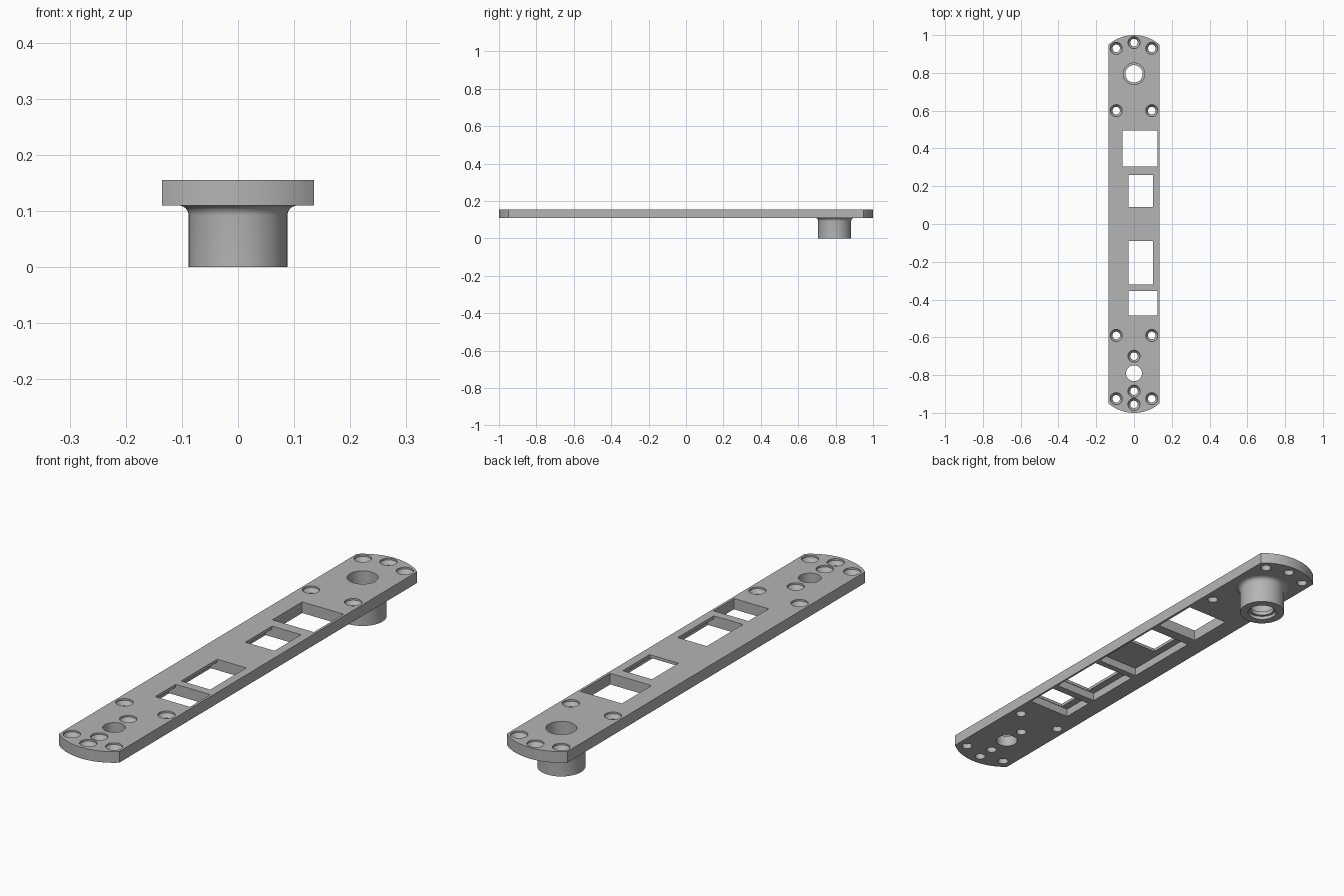
import bpy
import bmesh
from math import asin, cos, sin, tau, pi
from mathutils import Matrix

old = bpy.data.objects.get("Cube")
if old:
    bpy.data.objects.remove(old)

TOP, BOTTOM = 0.155, 0.11
HALF_WIDTH, PIVOT = 0.135, 0.793

grey = bpy.data.materials.new("machined_grey")
grey.use_nodes = True
colour = (0.46, 0.46, 0.46, 1)
grey.diffuse_color = colour
grey.node_tree.nodes["Principled BSDF"].inputs["Base Color"].default_value = colour


def finish(bm, name):
    bmesh.ops.remove_doubles(bm, verts=bm.verts, dist=1e-5)
    bmesh.ops.recalc_face_normals(bm, faces=bm.faces)
    mesh = bpy.data.meshes.new(name)
    bm.to_mesh(mesh)
    bm.free()
    mesh.materials.append(grey)
    obj = bpy.data.objects.new(name, mesh)
    bpy.context.collection.objects.link(obj)
    return obj


def lathe(name, profile, x, y, steps=40):
    """Spin a closed (radius, z) outline about a vertical axis."""
    bm = bmesh.new()
    verts = [bm.verts.new((x + r, y, z)) for r, z in profile]
    edges = [bm.edges.new((a, b)) for a, b in zip(verts, verts[1:] + verts[:1])
             if abs(a.co.x - x) + abs(b.co.x - x) > 1e-6]
    bmesh.ops.spin(bm, geom=verts + edges, cent=(x, y, 0), axis=(0, 0, 1),
                   angle=tau, steps=steps, use_duplicate=False)
    return finish(bm, name)


def box(name, x0, x1, y0, y1, z0, z1):
    bm = bmesh.new()
    mid = Matrix.Translation(((x0 + x1) / 2, (y0 + y1) / 2, (z0 + z1) / 2))
    size = Matrix.Diagonal((x1 - x0, y1 - y0, z1 - z0, 1))
    bmesh.ops.create_cube(bm, size=1, matrix=mid @ size)
    return finish(bm, name)


def cut(target, cutter):
    cutter.hide_render = True
    mod = target.modifiers.new("cut", 'BOOLEAN')
    mod.operation, mod.solver, mod.object = 'DIFFERENCE', 'EXACT', cutter
    bpy.context.view_layer.objects.active = target
    bpy.ops.object.modifier_apply(modifier=mod.name)
    bpy.data.objects.remove(cutter)


def smooth(obj):
    bpy.ops.object.select_all(action='DESELECT')
    obj.select_set(True)
    bpy.context.view_layer.objects.active = obj
    bpy.ops.object.shade_smooth_by_angle(angle=pi / 6)


# Long plate with shallow rounded ends
radius = 1 - PIVOT
sweep = asin(HALF_WIDTH / radius)
angles = [sweep * (1 - i / 12) for i in range(25)]
outline = [(radius * sin(a), PIVOT + radius * cos(a)) for a in angles]
outline += [(-x, -y) for x, y in outline]
bm = bmesh.new()
base = bm.faces.new([bm.verts.new((x, y, BOTTOM)) for x, y in outline])
raised = bmesh.ops.extrude_face_region(bm, geom=[base], use_keep_orig=True)
bmesh.ops.translate(bm, vec=(0, 0, TOP - BOTTOM),
                    verts=[v for v in raised["geom"] if isinstance(v, bmesh.types.BMVert)])
plate = finish(bm, "plate")

# Recesses in the underside, leaving a thin top skin
for y0, y1 in ((-0.062, 0.262), (-0.322, -0.088), (-0.487, -0.353)):
    cut(plate, box("recess", -0.06, 0.127, y0, y1, 0.05, 0.143))

# Rectangular windows
for x0, x1, y0, y1 in ((-0.06, 0.125, 0.305, 0.495), (-0.03, 0.1, 0.09, 0.26),
                       (-0.03, 0.1, -0.32, -0.09), (-0.03, 0.125, -0.485, -0.355)):
    cut(plate, box("window", x0, x1, y0, y1, 0.05, 0.2))

# Countersunk screw holes
screws = [(side * 0.094, y) for side in (-1, 1) for y in (0.93, 0.6, -0.59, -0.925)]
screws += [(0, y) for y in (0.96, -0.7, -0.885, -0.955)]
sink = [(0, 0.05), (0.02, 0.05), (0.02, 0.132), (0.032, 0.148), (0.032, 0.2), (0, 0.2)]
for x, y in screws:
    cut(plate, lathe("screw_hole", sink, x, y, 28))

# Plain hole at the front, spindle bore at the back
for y, r in ((-0.79, 0.042), (PIVOT + 0.002, 0.057)):
    cut(plate, lathe("bore", [(0, 0.05), (r, 0.05), (r, 0.2), (0, 0.2)], 0, y))

# Hollow boss with a filleted root and an inner lip
fillet = [(0.106 - 0.018 * cos(a), 0.092 + 0.018 * sin(a))
          for a in (i * pi / 12 for i in range(7))]
boss_outline = [(0.056, 0), (0.088, 0)] + fillet + [
    (0.057, BOTTOM), (0.057, 0.03), (0.046, 0.03), (0.046, 0.014), (0.056, 0.014)]
boss = lathe("spindle_boss", boss_outline, 0, PIVOT + 0.002, 48)

for part in (plate, boss):
    smooth(part)
